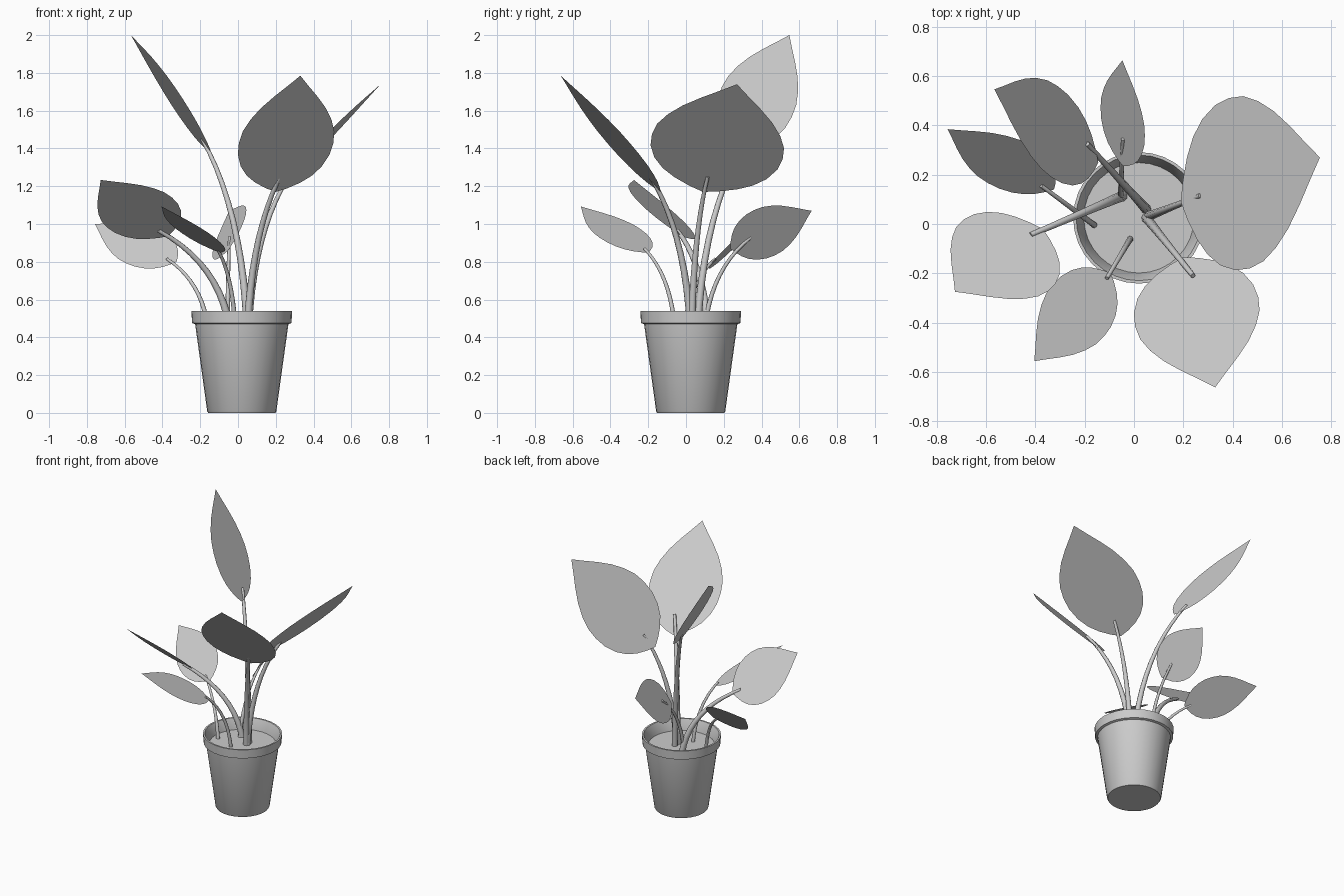
import bpy, bmesh, math
from mathutils import Vector

if "Cube" in bpy.data.objects:
    bpy.data.objects.remove(bpy.data.objects["Cube"])

CX, CY = 0.02, 0.025


def link(name, bm):
    me = bpy.data.meshes.new(name)
    bm.to_mesh(me)
    bm.free()
    ob = bpy.data.objects.new(name, me)
    bpy.context.collection.objects.link(ob)
    return ob


def lathe(name, profile, sides=32):
    """Revolve an (r, z) profile about the pot axis; r = 0 closes to a point."""
    bm = bmesh.new()
    rings = []
    for r, z in profile:
        if r == 0:
            rings.append([bm.verts.new((CX, CY, z))] * sides)
        else:
            rings.append([bm.verts.new((CX + r * math.cos(2 * math.pi * i / sides),
                                        CY + r * math.sin(2 * math.pi * i / sides), z))
                          for i in range(sides)])
    for a, b in zip(rings, rings[1:]):
        for i in range(sides):
            j = (i + 1) % sides
            loop = list(dict.fromkeys((a[i], a[j], b[j], b[i])))
            bm.faces.new(loop)
    bmesh.ops.recalc_face_normals(bm, faces=bm.faces)
    ob = link(name, bm)
    bpy.context.view_layer.objects.active = ob
    ob.select_set(True)
    bpy.ops.object.shade_smooth_by_angle(angle=math.radians(30))
    ob.select_set(False)
    return ob


# half-width of a leaf along its length (t, w)
LEAF = [(0.03, 0.22), (0.08, 0.48), (0.14, 0.69), (0.22, 0.86), (0.32, 0.97), (0.42, 1.0),
        (0.52, 0.97), (0.62, 0.86), (0.72, 0.69), (0.82, 0.46), (0.92, 0.2)]


def leaf(name, base, tip, side):
    """Flat pointed leaf; side is the half-width vector."""
    base, tip, side = Vector(base), Vector(tip), Vector(side)
    axis = tip - base
    side -= axis * (side.dot(axis) / axis.length_squared)
    bm = bmesh.new()
    v = lambda t, w: bm.verts.new(base + axis * t + side * w)
    first, last = v(0, 0), v(1, 0)
    mid = [first] + [v(t, 0) for t, w in LEAF] + [last]
    for s in (1, -1):
        edge = [first] + [v(t, s * w) for t, w in LEAF] + [last]
        for i in range(len(mid) - 1):
            loop = list(dict.fromkeys((mid[i], mid[i + 1], edge[i + 1], edge[i])))
            bm.faces.new(loop if s < 0 else loop[::-1])
    link(name, bm)


def stem(name, root, end, r0, r1, n=10):
    """Tapered stalk that rises steeply, then bends outward."""
    s, e = Vector((*root, 0.45)), Vector(end)
    c = s.lerp(e, 0.14)
    c.z = 0.5 + 0.62 * (e.z - 0.5)
    cu = bpy.data.curves.new(name, 'CURVE')
    cu.dimensions = '3D'
    cu.bevel_depth = 1.0
    cu.bevel_resolution = 2
    cu.use_fill_caps = True
    sp = cu.splines.new('POLY')
    sp.points.add(n)
    for i, p in enumerate(sp.points):
        t = i / n
        p.co = (*(s * (1 - t) ** 2 + c * 2 * t * (1 - t) + e * t * t), 1)
        p.radius = r0 + (r1 - r0) * t
    bpy.context.collection.objects.link(bpy.data.objects.new(name, cu))


# pot with rim, and the soil inside it
lathe("pot", [(0, 0), (0.178, 0), (0.183, 0.008), (0.247, 0.47), (0.263, 0.475),
              (0.267, 0.54), (0.255, 0.54), (0.222, 0.46), (0.222, 0.44)])
lathe("soil", [(0.228, 0.465), (0, 0.465)])

# name: leaf base, tip, half-width; stem root, stem end, root radius, end radius
PLANT = {
    "right": ((0.19, 0.09, 1.17), (0.755, 0.27, 1.74), (-0.045, 0.345, -0.07),
              (0.055, 0.03), (0.27, 0.115, 1.25), 0.021, 0.01),
    "front_right": ((0.2, -0.135, 1.17), (0.33, -0.663, 1.785), (0.25, 0.06, 0.0),
                    (0.05, 0.025), (0.24, -0.21, 1.285), 0.021, 0.01),
    "tall_back": ((-0.145, 0.25, 1.39), (-0.567, 0.547, 2.0), (0.02, 0.18, -0.09),
                  (0.05, 0.06), (-0.19, 0.325, 1.45), 0.021, 0.01),
    "left": ((-0.37, -0.02, 0.935), (-0.727, -0.275, 1.233), (0.165, -0.15, 0.085),
             (-0.045, 0.115), (-0.42, -0.045, 0.965), 0.022, 0.011),
    "back_left": ((-0.325, 0.14, 0.80), (-0.757, 0.385, 1.0), (0.09, 0.075, 0.09),
                  (-0.16, -0.005), (-0.376, 0.155, 0.815), 0.013, 0.008),
    "back": ((-0.045, 0.235, 0.87), (-0.047, 0.665, 1.07), (0.09, -0.055, 0.12),
             (-0.055, 0.1), (-0.045, 0.345, 0.93), 0.013, 0.008),
    "front_left": ((-0.095, -0.2, 0.848), (-0.405, -0.557, 1.093), (0.105, -0.105, -0.025),
                   (-0.015, -0.06), (-0.11, -0.22, 0.87), 0.013, 0.008),
}
for key, (base, tip, side, root, end, r0, r1) in PLANT.items():
    leaf(key + "_leaf", base, tip, side)
    stem(key + "_stem", root, end, r0, r1)
